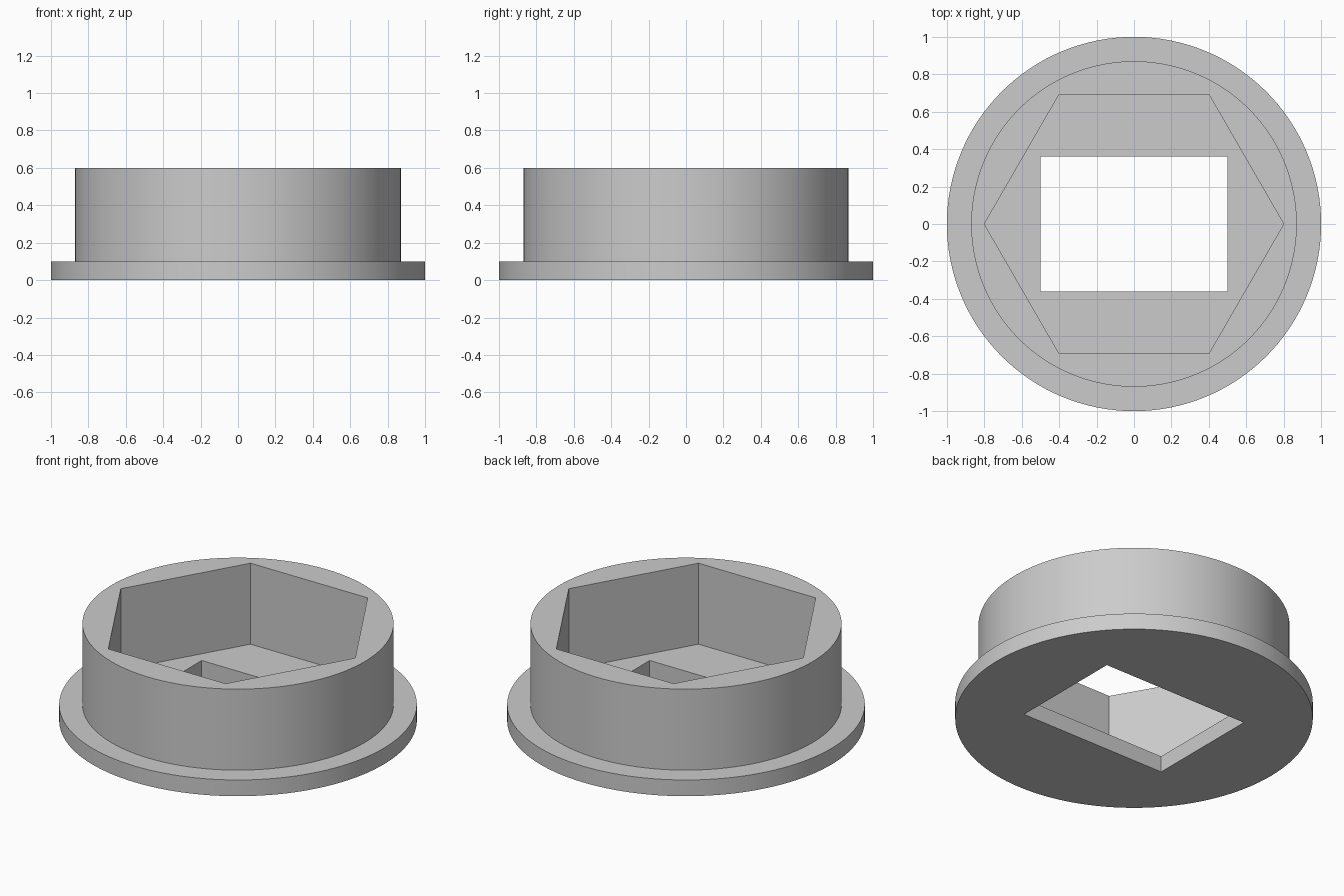
import bpy
import bmesh
from math import cos, sin, tau, radians

cube = bpy.data.objects.get("Cube")
if cube:
    bpy.data.objects.remove(cube, do_unlink=True)

grey = bpy.data.materials.new("plain grey")
grey.use_nodes = True
colour = (0.6, 0.6, 0.6, 1)
grey.diffuse_color = colour
grey.node_tree.nodes["Principled BSDF"].inputs["Base Color"].default_value = colour


def turned(name, profile, sides):
    """Closed solid from (radius, z) rings, listed bottom to top."""
    bm = bmesh.new()
    rings = [[bm.verts.new((r * cos(tau * i / sides), r * sin(tau * i / sides), z))
              for i in range(sides)] for r, z in profile]
    for low, high in zip(rings, rings[1:]):
        for i in range(sides):
            j = (i + 1) % sides
            bm.faces.new((low[i], low[j], high[j], high[i]))
    bm.faces.new(rings[0][::-1])
    bm.faces.new(rings[-1])
    mesh = bpy.data.meshes.new(name)
    bm.to_mesh(mesh)
    bm.free()
    mesh.materials.append(grey)
    obj = bpy.data.objects.new(name, mesh)
    bpy.context.collection.objects.link(obj)
    return obj


# Round collar standing on a wider flange
body = turned("flanged_collar", [(1, 0), (1, 0.1), (0.87, 0.1), (0.87, 0.6)], 128)

# Hexagonal socket down to the flange, then a rectangular window through it
socket = turned("hex_socket_cutter", [(0.8, 0.1), (0.8, 0.8)], 6)
bpy.ops.mesh.primitive_cube_add(size=1, location=(0, 0, 0.1))
window = bpy.context.object
window.name = "window_cutter"
window.scale = (1, 0.72, 0.6)
window.data.materials.append(grey)

bpy.ops.object.select_all(action="DESELECT")
bpy.context.view_layer.objects.active = body
body.select_set(True)
for cutter in (socket, window):
    cutter.hide_render = True
    cut = body.modifiers.new(cutter.name, "BOOLEAN")
    cut.operation = "DIFFERENCE"
    cut.solver = "EXACT"
    cut.object = cutter
    bpy.ops.object.modifier_apply(modifier=cut.name)
for cutter in (socket, window):
    bpy.data.objects.remove(cutter, do_unlink=True)

bpy.ops.object.shade_smooth_by_angle(angle=radians(30))
